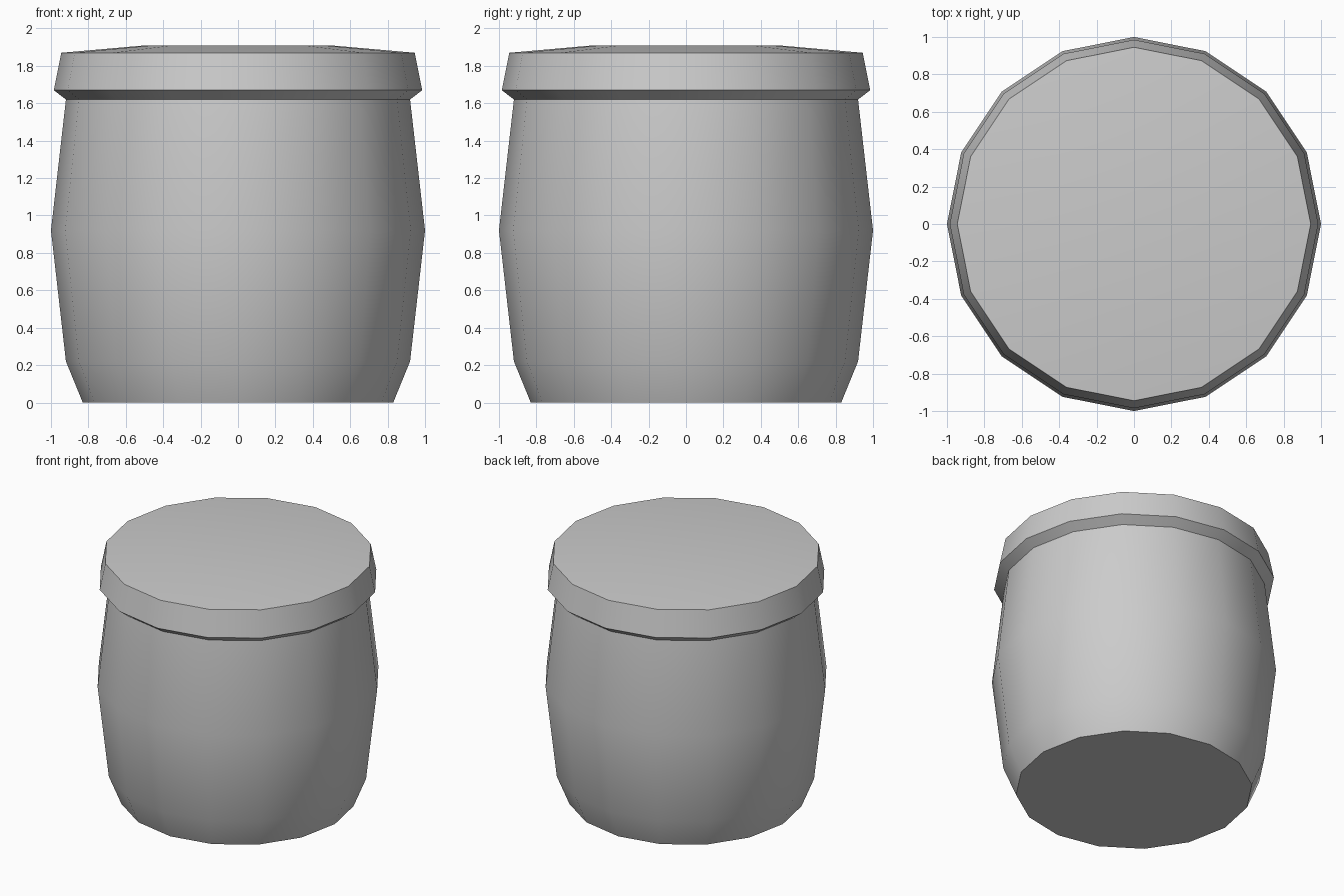
import bpy, bmesh
from math import cos, sin, pi, radians

if "Cube" in bpy.data.objects:
    bpy.data.objects.remove(bpy.data.objects["Cube"])

SIDES = 16


def lathe(name, profile, cap_bottom=False, cap_top=False):
    """Revolve (radius, height) points into a faceted 16-sided shell."""
    bm = bmesh.new()
    rings = [[bm.verts.new((r * cos(2 * pi * i / SIDES), r * sin(2 * pi * i / SIDES), z))
              for i in range(SIDES)] for r, z in profile]
    for low, high in zip(rings, rings[1:]):
        for i in range(SIDES):
            j = (i + 1) % SIDES
            bm.faces.new((low[i], low[j], high[j], high[i]))
    if cap_bottom:
        bm.faces.new(rings[0][::-1])
    if cap_top:
        bm.faces.new(rings[-1])
    mesh = bpy.data.meshes.new(name)
    bm.to_mesh(mesh)
    bm.free()
    obj = bpy.data.objects.new(name, mesh)
    bpy.context.collection.objects.link(obj)
    bpy.ops.object.select_all(action='DESELECT')
    obj.select_set(True)
    bpy.context.view_layer.objects.active = obj
    bpy.ops.object.shade_smooth_by_angle(angle=radians(30))
    return obj


# Bulging jar body with a flat base
lathe("jar_body", [(0.83, 0), (0.92, 0.22), (1.0, 0.92), (0.92, 1.62)], cap_bottom=True)

# Overhanging lid: undercut, tapered rim and very shallow domed top
lathe("jar_lid", [(0.92, 1.62), (0.985, 1.67), (0.945, 1.87), (0.49, 1.91)], cap_top=True)
